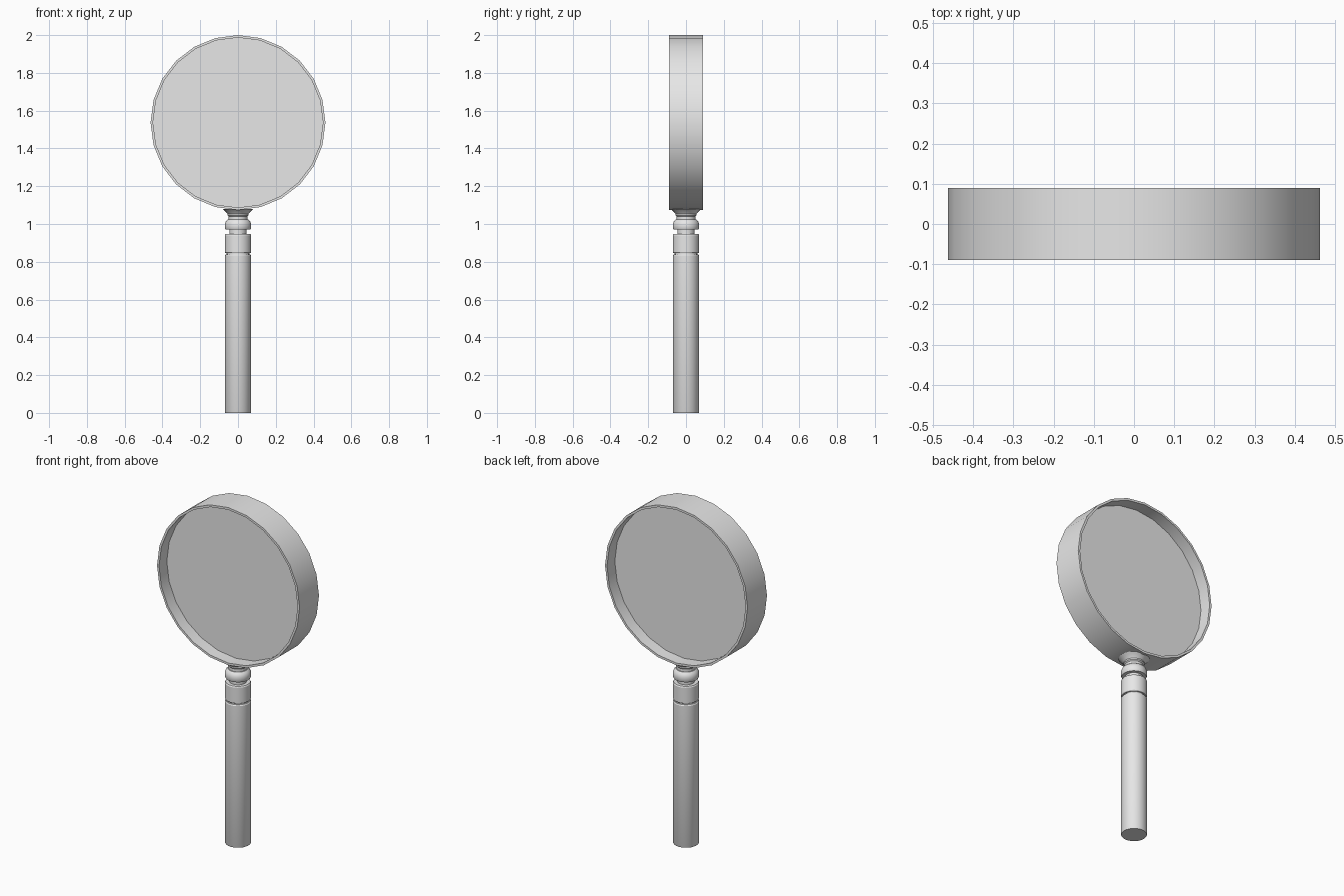
import bpy
import math
from mathutils import Matrix, Vector

default_cube = bpy.data.objects.get("Cube")
if default_cube:
    bpy.data.objects.remove(default_cube, do_unlink=True)

SIDES = 24
RING_RADIUS = 0.463
RING_CENTRE = Vector((0, 0, 2 - RING_RADIUS))
FACE_FRONT = Matrix.Translation(RING_CENTRE) @ Matrix.Rotation(math.pi / 2, 4, "X")

grey = bpy.data.materials.new("plain grey")
grey.use_nodes = True
grey.diffuse_color = (0.8, 0.8, 0.8, 1)
grey.node_tree.nodes["Principled BSDF"].inputs["Base Color"].default_value = grey.diffuse_color


def lathe(name, profile, closed=False, matrix=Matrix()):
    """Turn a (radius, height) profile round z; open profiles get flat caps."""
    verts = [(r * math.cos(a), r * math.sin(a), h)
             for r, h in profile
             for a in (2 * math.pi * i / SIDES for i in range(SIDES))]
    rows = len(profile)
    faces = []
    for row in range(rows if closed else rows - 1):
        low, high = row * SIDES, (row + 1) % rows * SIDES
        for i in range(SIDES):
            j = (i + 1) % SIDES
            faces.append((low + i, low + j, high + j, high + i))
    if not closed:
        faces.append(tuple(reversed(range(SIDES))))
        faces.append(tuple(range((rows - 1) * SIDES, rows * SIDES)))
    mesh = bpy.data.meshes.new(name)
    mesh.from_pydata(verts, [], faces)
    mesh.transform(matrix)
    mesh.materials.append(grey)
    obj = bpy.data.objects.new(name, mesh)
    bpy.context.collection.objects.link(obj)
    bpy.ops.object.select_all(action="DESELECT")
    obj.select_set(True)
    bpy.context.view_layer.objects.active = obj
    bpy.ops.object.shade_smooth_by_angle(angle=math.radians(30))
    return obj


# Deep thin-walled rim
inner = RING_RADIUS - 0.013
lathe("lens_rim", [(RING_RADIUS, -0.09), (RING_RADIUS, 0.09), (inner, 0.09), (inner, -0.09)],
      closed=True, matrix=FACE_FRONT)

# Flat lens set in the middle of the rim
lathe("lens", [(inner + 0.003, -0.018), (inner + 0.003, 0.018)], matrix=FACE_FRONT)

# Long grip
lathe("handle_grip", [(0.068, 0), (0.07, 0.004), (0.07, 0.832), (0.066, 0.838)])

# Collar between two grooves
lathe("handle_collar", [(0.06, 0.834), (0.06, 0.846), (0.067, 0.846), (0.07, 0.851),
                        (0.07, 0.94), (0.066, 0.946)])

# Narrow neck, rounded bead and flare up to the rim
lathe("neck_bead", [(0.046, 0.94), (0.046, 0.97), (0.066, 0.97), (0.07, 0.977), (0.07, 1.0),
                    (0.064, 1.015), (0.054, 1.024)])
lathe("neck_flare", [(0.05, 1.018), (0.05, 1.04), (0.056, 1.046), (0.056, 1.054),
                     (0.064, 1.064), (0.074, 1.073), (0.082, 1.08)])
